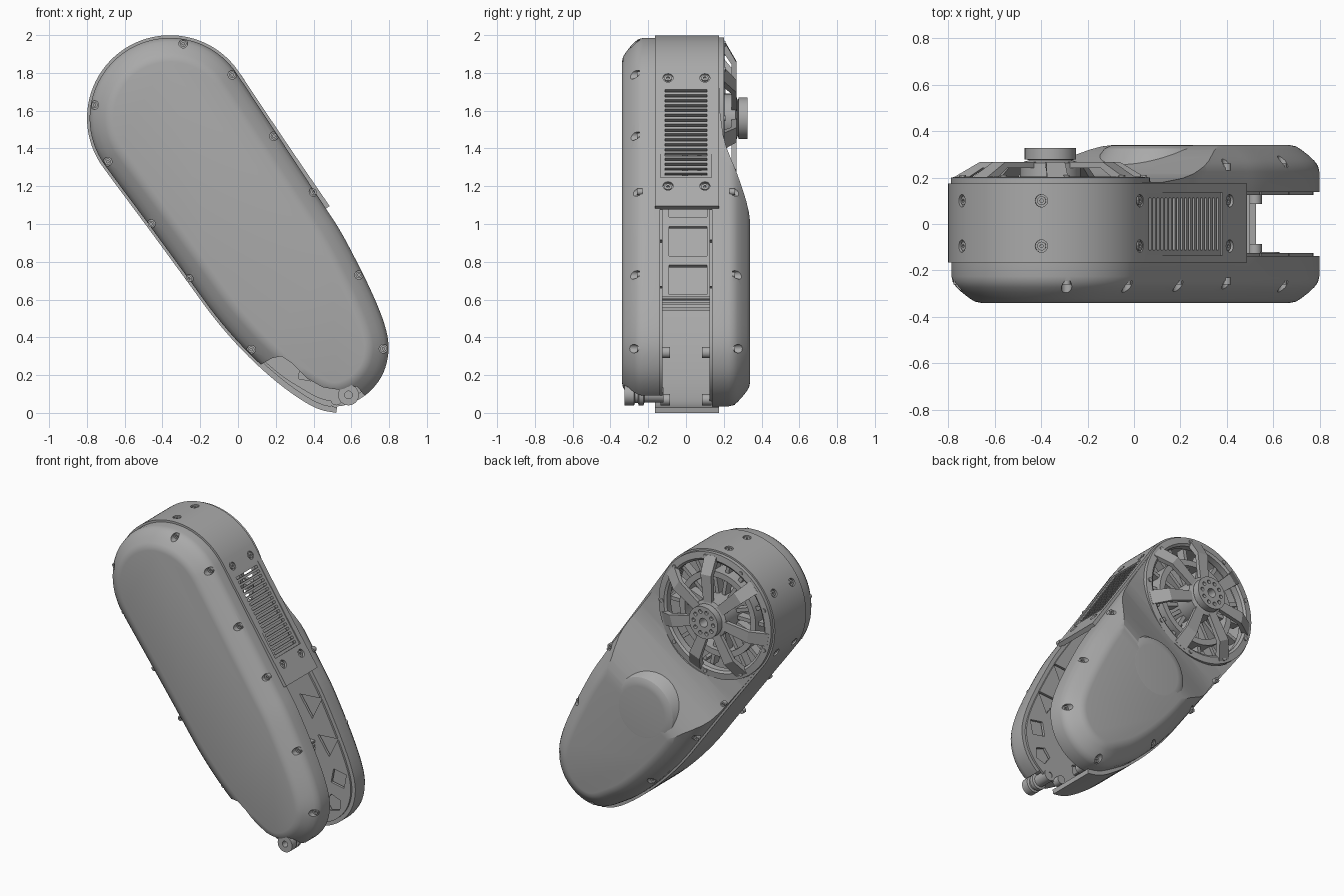
import bpy, bmesh, math
from mathutils import Vector, Matrix

cube = bpy.data.objects.get("Cube")
if cube:
    bpy.data.objects.remove(cube)

grey = bpy.data.materials.new("metal grey")
grey.use_nodes = True
grey.diffuse_color = (0.4, 0.4, 0.4, 1)
grey.node_tree.nodes["Principled BSDF"].inputs["Base Color"].default_value = (0.4, 0.4, 0.4, 1)

CX, CZ, R = -0.36, 1.56, 0.44          # drum centre and radius
AXIS = Vector((0.57, 0, -0.82)).normalized()
SIDE = Vector((0.82, 0, 0.57)).normalized()
DEPTH = Vector((0, 1, 0))
CENTRE = Vector((CX, 0, CZ))


def finish(name, bm):
    bmesh.ops.recalc_face_normals(bm, faces=bm.faces)
    mesh = bpy.data.meshes.new(name)
    bm.to_mesh(mesh)
    bm.free()
    mesh.materials.append(grey)
    obj = bpy.data.objects.new(name, mesh)
    bpy.context.collection.objects.link(obj)
    return obj


def loft(name, loops, cap=True, closed=False):
    """Skin a list of equal-length rings of 3D points."""
    bm = bmesh.new()
    rings = [[bm.verts.new(p) for p in loop] for loop in loops]
    pairs = list(zip(rings, rings[1:])) + ([(rings[-1], rings[0])] if closed else [])
    for a, b in pairs:
        for i in range(len(a)):
            j = (i + 1) % len(a)
            bm.faces.new((a[i], a[j], b[j], b[i]))
    if cap and not closed:
        bm.faces.new(rings[0])
        bm.faces.new(rings[-1])
    return finish(name, bm)


def prism(name, pts, y0, y1):
    return loft(name, [[(x, y, z) for x, z in pts] for y in (y0, y1)])


def lathe(name, profile, closed=True, n=64, cx=CX, cz=CZ):
    """Spin (radius, y) points about a y axis."""
    loops = [[(cx + r * math.cos(t * math.tau / n), y, cz + r * math.sin(t * math.tau / n))
              for t in range(n)] for r, y in profile]
    return loft(name, loops, closed=closed)


def cylinders(name, items, r, h, n=16):
    """Short cylinders centred at (point, direction) pairs."""
    bm = bmesh.new()
    for p, d in items:
        m = Matrix.Translation(p) @ Vector(d).to_track_quat('Z', 'Y').to_matrix().to_4x4()
        bmesh.ops.create_cone(bm, cap_ends=True, segments=n, radius1=r, radius2=r, depth=h, matrix=m)
    return finish(name, bm)


def boxes(name, items, ax, ay, az):
    """Boxes given as (centre, size) along the three axes."""
    bm = bmesh.new()
    for c, s in items:
        m = Matrix((ax * s[0], ay * s[1], az * s[2])).transposed().to_4x4()
        bmesh.ops.create_cube(bm, size=1, matrix=Matrix.Translation(c) @ m)
    return finish(name, bm)


def cut(obj, cutter):
    mod = obj.modifiers.new("cut", 'BOOLEAN')
    mod.operation, mod.solver, mod.object = 'DIFFERENCE', 'EXACT', cutter
    bpy.context.view_layer.update()
    mesh = bpy.data.meshes.new_from_object(obj.evaluated_get(bpy.context.evaluated_depsgraph_get()))
    obj.modifiers.clear()
    obj.data = mesh
    bpy.data.objects.remove(cutter)


def soften(pts, closed, rounds=2):
    for _ in range(rounds):
        out = [] if closed else [pts[0]]
        for i in range(len(pts) if closed else len(pts) - 1):
            a, b = Vector(pts[i]), Vector(pts[(i + 1) % len(pts)])
            out += [a * 0.75 + b * 0.25, a * 0.25 + b * 0.75]
        pts = out if closed else out + [pts[-1]]
    return [Vector(p) for p in pts]


def inset(pts, d, closed=True):
    out, n = [], len(pts)
    for i, p in enumerate(pts):
        a = pts[i - 1] if closed or i else p
        b = pts[(i + 1) % n] if closed or i < n - 1 else p
        t = (b - a).normalized()
        out.append(p + Vector((-t.y, t.x)) * d)
    return out


# Outlines in the x-z plane
arc = [(CX + R * math.cos(math.radians(a)), CZ + R * math.sin(math.radians(a))) for a in range(34, 217, 7)]
left = [(-0.48, 0.985), (-0.25, 0.67), (-0.12, 0.49), (0.04, 0.31), (0.2, 0.165)]
heel = [(0.33, 0.07), (0.43, 0.015), (0.52, 0.0)]
toe = [(0.33, 0.085), (0.42, 0.035), (0.52, 0.015), (0.62, 0.04), (0.71, 0.1), (0.78, 0.19), (0.812, 0.3),
       (0.81, 0.4), (0.775, 0.52), (0.71, 0.67), (0.63, 0.83), (0.55, 0.98), (0.47, 1.1), (0.24, 1.45)]
outline = soften(arc + left + toe, True)
band_path = soften([(0.485, 1.095), (0.24, 1.453)] + arc + left + heel, False)

# Side band with vent and screw seats
section = band_path + inset(band_path, 0.03, False)[::-1]
band = prism("side_band", section, -0.165, 0.175)
down = Vector((0.465, 0, -0.706)).normalized()
out = Vector((-down.z, 0, down.x))
vent = Vector((0.222, 0, 1.49))
cut(band, boxes("recess", [(vent, (0.02, 0.27, 0.58))], out, DEPTH, down))
slots = [(vent + down * (i - 8.5) * 0.031, (0.12, 0.225, 0.016)) for i in range(18)]
cut(band, boxes("slots", slots, out, DEPTH, down))
seats = []
for a in (95, 150, 205):
    d = Vector((math.cos(math.radians(a)), 0, math.sin(math.radians(a))))
    seats += [(CENTRE + d * R + DEPTH * y, d) for y in (-0.095, 0.1)]
for s in (-0.345, 0.345):
    seats += [(vent + down * s + DEPTH * y, out) for y in (-0.095, 0.1)]
cut(band, cylinders("seats", seats, 0.027, 0.03))
band_screws = cylinders("band_screws", [(p - d * 0.018, d) for p, d in seats], 0.019, 0.022)
cut(band_screws, cylinders("sockets", seats, 0.008, 0.04, 6))


# Covers: hollow backs, upright rims, rounded chamfers
def cover(name, sign):
    steps = [(0.045, 0.165), (0.045, 0.138), (0.014, 0.138), (0.014, 0.225), (0.02, 0.25),
             (0.035, 0.272), (0.06, 0.295), (0.095, 0.322), (0.115, 0.334), (0.14, 0.339)]
    return loft(name, [[(p.x, sign * y, p.y) for p in inset(outline, d)] for d, y in steps])


front_cover = cover("front_cover", -1)
notch = [(0.0, 0.2), (0.12, 0.255), (0.18, 0.29), (0.23, 0.3), (0.29, 0.26), (0.37, 0.18), (0.45, 0.135),
         (0.55, 0.12), (0.63, 0.14), (0.68, 0.08), (0.76, -0.1), (0, -0.1)]
cut(front_cover, prism("notch", notch, -0.5, -0.1))

back_cover = cover("back_cover", 1)
ramp = [(-0.6, 0.178), (0.25, 0.18), (0.4, 0.197), (0.48, 0.215), (0.56, 0.243), (0.68, 0.29),
        (0.76, 0.318), (0.82, 0.333), (0.9, 0.345), (0.9, 0.5), (-0.6, 0.5)]
cut(back_cover, loft("ramp", [[CENTRE + AXIS * s + DEPTH * y + SIDE * v for s, y in ramp] for v in (-1, 1)]))
cut(back_cover, lathe("drum_bore", [(0.432, 0.1), (0.432, 0.5)], closed=False))
nose = CENTRE + AXIS * 0.86 - SIDE * 0.04
lathe("cover_nose", [(0.27, 0.25), (0.25, 0.29), (0.225, 0.325), (0.2, 0.337), (0.17, 0.3395)],
      closed=False, cx=nose.x, cz=nose.z)

# Cover screws in sunk seats
shared = [(0.64, 0.73), (0.77, 0.34), (0.07, 0.335), (-0.26, 0.71)]
upper = [(-0.76, 1.63), (-0.29, 1.955), (-0.03, 1.79), (0.19, 1.465), (0.4, 1.17), (-0.46, 1.0), (-0.69, 1.33)]
for label, obj, sign, spots in (("front", front_cover, -1, shared + upper),
                                ("back", back_cover, 1, shared + [(0.4, 1.17), (-0.46, 1.0), (0.52, 0.06)])):
    pos = [(Vector((x, sign * 0.295, z)), DEPTH) for x, z in spots]
    cut(obj, cylinders("seats", pos, 0.023, 0.1))
    screws = cylinders(label + "_screws", [(p - d * sign * 0.05, d) for p, d in pos], 0.017, 0.03)
    cut(screws, cylinders("sockets", pos, 0.007, 0.12, 6))

# Inner plates with lightening windows
windows = [(0.64, 0.22, 0.06, 5), (0.68, 0.4, 0.07, 4), (0.6, 0.62, 0.09, 3), (0.47, 0.86, 0.1, 3),
           (0.36, 0.21, 0.05, 4), (0.4, 0.5, 0.12, 5), (0.15, 0.8, 0.14, 5)]
for name, sign in (("front_plate", -1), ("back_plate", 1)):
    plate = prism(name, inset(outline, 0.04), sign * 0.125, sign * 0.142)
    for x, z, r, n in windows:
        pts = [(x + r * math.cos(0.6 + i * math.tau / n), z + r * math.sin(0.6 + i * math.tau / n)) for i in range(n)]
        cut(plate, prism("window", pts, sign * 0.05, sign * 0.2))
    if sign > 0:
        cut(plate, lathe("bore", [(0.39, 0.05), (0.39, 0.3)], closed=False))

# Inner wall with windows, cross plates and spacers
wall = boxes("inner_wall", [(CENTRE + AXIS * 0.72 - SIDE * 0.1, (0.02, 0.27, 0.76))], SIDE, DEPTH, AXIS)
holes = [(CENTRE + AXIS * s - SIDE * 0.1 + DEPTH * 0.01, (0.2, 0.2, 0.19)) for s in (0.48, 0.73, 0.98)]
cut(wall, boxes("wall_windows", holes, SIDE, DEPTH, AXIS))
X, Z = Vector((1, 0, 0)), Vector((0, 0, 1))
boxes("cross_plates", [(Vector((0.35, 0, z)), (0.3, 0.27, 0.014)) for z in (0.55, 0.58, 0.61)], X, DEPTH, Z)
posts = [(Vector((x, y, z)), DEPTH) for x, z in ((0.3, 0.32), (0.52, 0.07)) for y in (-0.11, 0.11)]
cylinders("spacers", posts, 0.03, 0.05)

# Connector at the foot
lathe("connector", [(0.02, -0.12), (0.04, -0.12), (0.04, -0.22), (0.055, -0.225), (0.055, -0.25), (0.042, -0.255),
                    (0.042, -0.27), (0.055, -0.275), (0.055, -0.325), (0.02, -0.325)], n=32, cx=0.585, cz=0.095)

# Drum wheel: rim, bent spokes, hub
lathe("wheel_rim", [(0.37, 0.15), (0.428, 0.15), (0.428, 0.2), (0.385, 0.205), (0.37, 0.195)])
bm = bmesh.new()
bend = [(0.41, 0.18), (0.41, 0.203), (0.3, 0.267), (0.08, 0.267), (0.08, 0.24), (0.29, 0.24), (0.38, 0.18)]
for k in range(7):
    turn = Matrix.Translation(CENTRE) @ Matrix.Rotation(k * math.tau / 7 + 0.3, 4, 'Y')
    sides = [[bm.verts.new(turn @ Vector((r, y, w * (0.6 + r)))) for r, y in bend] for w in (-0.045, 0.045)]
    bm.faces.new(sides[0])
    bm.faces.new(sides[1])
    for i in range(len(bend)):
        j = (i + 1) % len(bend)
        bm.faces.new((sides[0][i], sides[0][j], sides[1][j], sides[1][i]))
finish("wheel_spokes", bm)
hub = lathe("hub", [(0.03, 0.0), (0.13, 0.0), (0.13, 0.262), (0.09, 0.275), (0.11, 0.278), (0.11, 0.326), (0.03, 0.326)])


def around(n, r, y):
    return [(CENTRE + Vector((r * math.cos(i * math.tau / n), y, r * math.sin(i * math.tau / n))), DEPTH) for i in range(n)]


cut(hub, cylinders("hub_holes", around(10, 0.075, 0.326), 0.013, 0.04, 12))
cylinders("rim_screws", around(9, 0.4, 0.203), 0.014, 0.014, 12)

# Motor behind the wheel
lathe("motor_ring", [(0.25, 0.06), (0.29, 0.06), (0.29, 0.17), (0.25, 0.17)])
lathe("motor_base", [(0.03, -0.02), (0.4, -0.02), (0.4, 0.01), (0.03, 0.01)])
bm = bmesh.new()
for k in range(18):
    m = Matrix.Translation(CENTRE) @ Matrix.Rotation(k * math.tau / 18, 4, 'Y')
    bmesh.ops.create_cube(bm, size=1, matrix=m @ Matrix.Translation((0.25, 0.11, 0)) @ Matrix.Diagonal((0.26, 0.06, 0.025, 1)))
finish("motor_coils", bm)

for obj in bpy.context.scene.objects:
    obj.select_set(obj.type == 'MESH')
    bpy.context.view_layer.objects.active = obj
bpy.ops.object.shade_smooth_by_angle(angle=math.radians(28))
